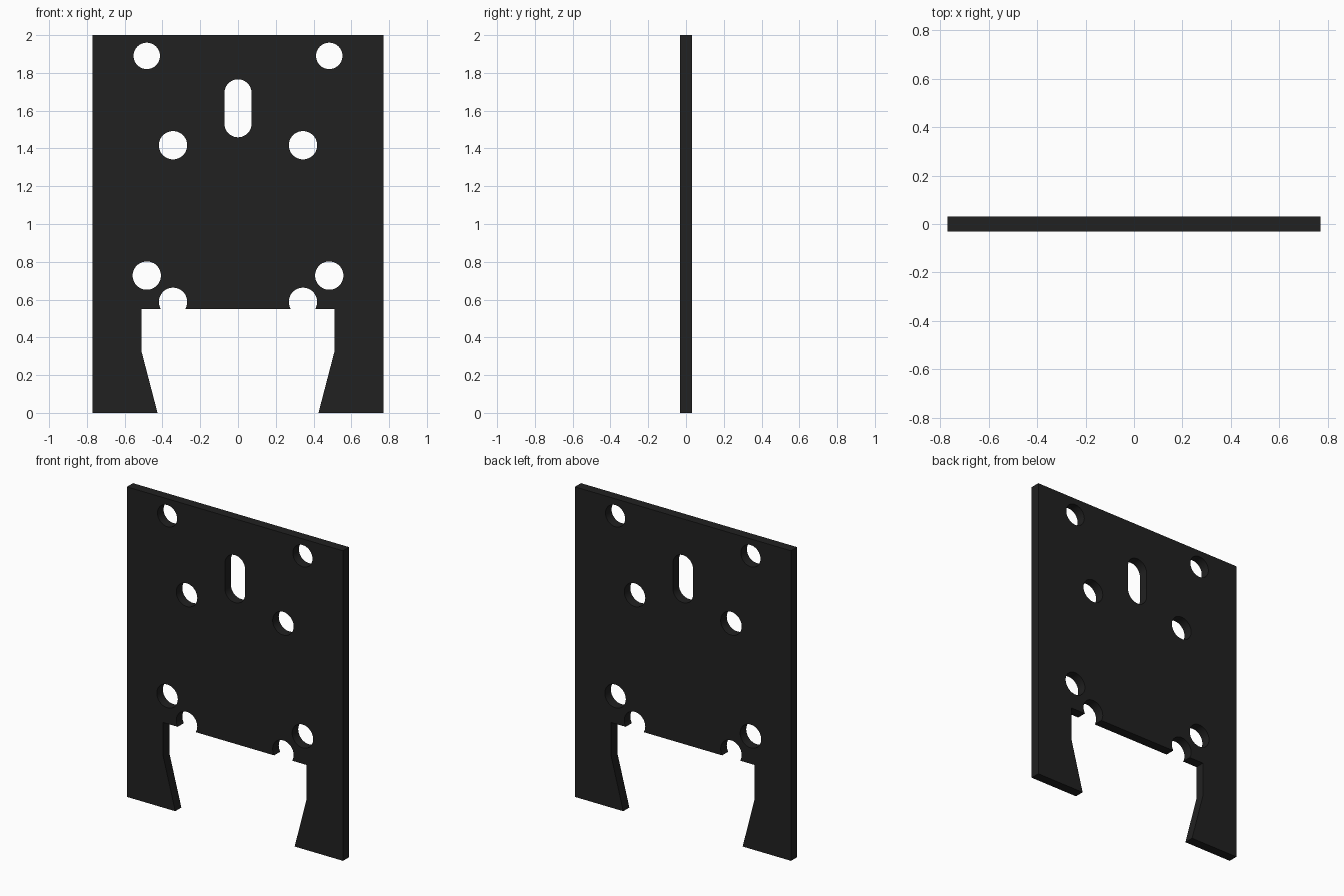
import bpy, bmesh
from math import sin, cos, pi, asin

if "Cube" in bpy.data.objects:
    bpy.data.objects.remove(bpy.data.objects["Cube"])

HALF_T = 0.031
SEG = 48


def arc(cx, cz, r, a0, a1, n):
    return [(cx + r * cos(a0 + (a1 - a0) * i / n),
             cz + r * sin(a0 + (a1 - a0) * i / n)) for i in range(n + 1)]


def circle(cx, cz, r):
    return arc(cx, cz, r, 0, 2 * pi, SEG)[:-1]


# Outer outline: right half from notch to top corner, then mirrored
notch_z, bite_z, bite_r = 0.549, 0.588, 0.075
dip = asin((bite_z - notch_z) / bite_r)
right = arc(0.344, bite_z, bite_r, pi + dip, -dip, 32)
right += [(0.512, notch_z), (0.512, 0.33), (0.426, 0), (0.771, 0), (0.771, 2)]
loops = [right + [(-x, z) for x, z in reversed(right)]]

# Round holes in mirrored pairs
for x, z, r in [(0.483, 1.89, 0.07), (0.344, 1.417, 0.075), (0.483, 0.727, 0.075)]:
    loops += [circle(x, z, r), circle(-x, z, r)]

# Upright slot
r = 0.072
loops.append(arc(0, 1.766 - r, r, 0, pi, 24) + arc(0, 1.459 + r, r, pi, 2 * pi, 24))

# Fill the outline around the holes and extrude it to thickness
bm = bmesh.new()
for pts in loops:
    vs = [bm.verts.new((x, -HALF_T, z)) for x, z in pts]
    for a, b in zip(vs, vs[1:] + vs[:1]):
        bm.edges.new((a, b))
bmesh.ops.triangle_fill(bm, use_beauty=True, use_dissolve=False,
                        edges=bm.edges[:], normal=(0, -1, 0))
ext = bmesh.ops.extrude_face_region(bm, geom=bm.faces[:], use_keep_orig=True)
moved = [g for g in ext["geom"] if isinstance(g, bmesh.types.BMVert)]
bmesh.ops.translate(bm, verts=moved, vec=(0, 2 * HALF_T, 0))
bmesh.ops.recalc_face_normals(bm, faces=bm.faces[:])

mesh = bpy.data.meshes.new("mounting_plate")
bm.to_mesh(mesh)
bm.free()
plate = bpy.data.objects.new("mounting_plate", mesh)
bpy.context.collection.objects.link(plate)

# Black finish
mat = bpy.data.materials.new("black")
mat.diffuse_color = (0.015, 0.015, 0.015, 1)
mat.use_nodes = True
mat.node_tree.nodes["Principled BSDF"].inputs["Base Color"].default_value = mat.diffuse_color
mesh.materials.append(mat)

# Smooth hole walls, sharp rims
bpy.context.view_layer.objects.active = plate
plate.select_set(True)
bpy.ops.object.shade_smooth_by_angle(angle=pi / 9)
